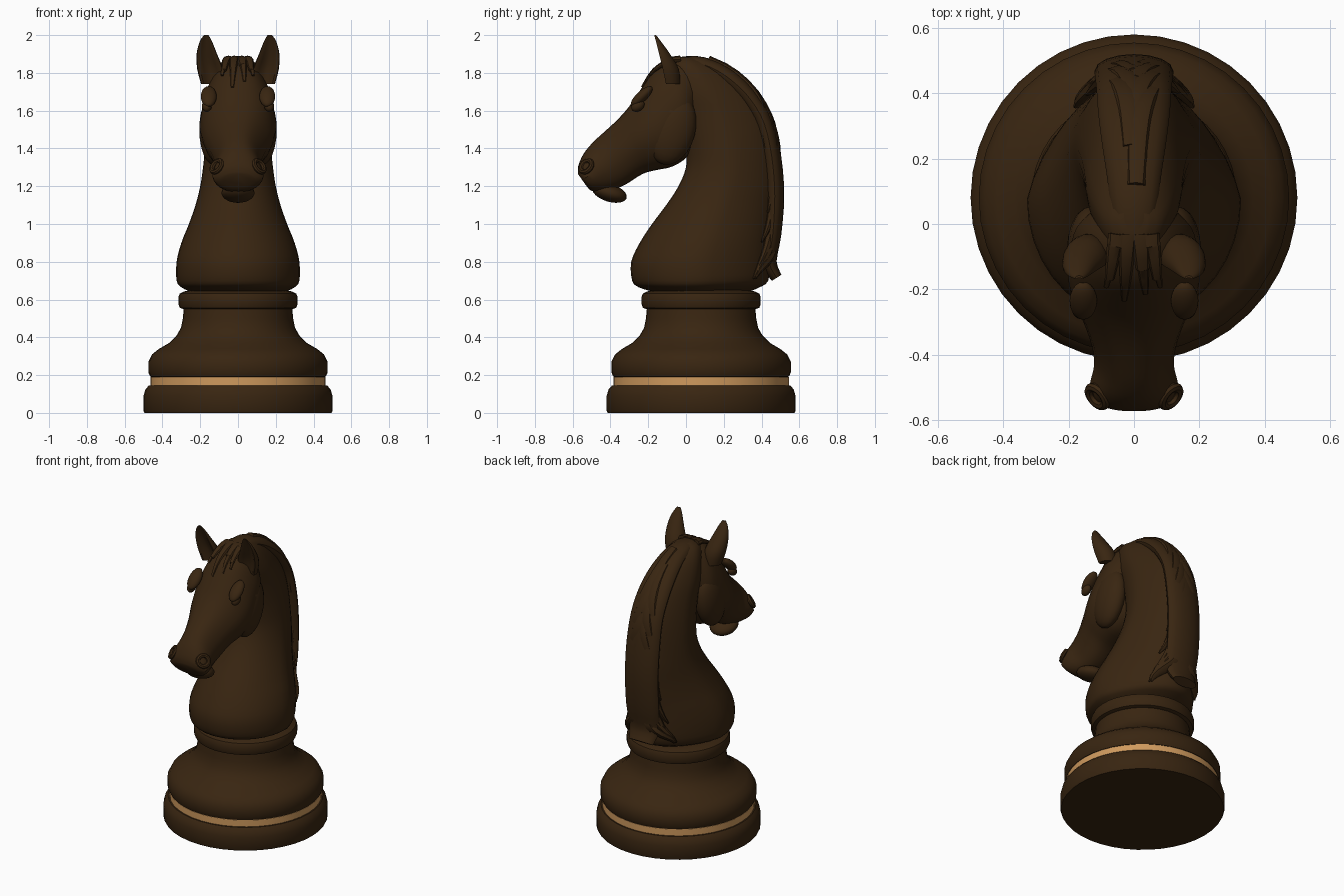
import bpy, bmesh, math
from mathutils import Vector, Matrix

if "Cube" in bpy.data.objects:
    bpy.data.objects.remove(bpy.data.objects["Cube"])

def material(name, col):
    m = bpy.data.materials.new(name)
    m.diffuse_color = (*col, 1)
    m.use_nodes = True
    m.node_tree.nodes["Principled BSDF"].inputs["Base Color"].default_value = m.diffuse_color
    return m

DARK = material("dark walnut", (0.040, 0.0185, 0.0055))
LIGHT = material("light maple", (0.62, 0.32, 0.11))

def finish(name, bm, mat):
    bmesh.ops.recalc_face_normals(bm, faces=bm.faces)
    me = bpy.data.meshes.new(name)
    bm.to_mesh(me)
    bm.free()
    me.materials.append(mat)
    ob = bpy.data.objects.new(name, me)
    bpy.context.collection.objects.link(ob)
    return ob

def loft(name, mat, *ringsets):
    """Skin each list of closed rings, capped at both ends."""
    bm = bmesh.new()
    for rings in ringsets:
        vs = [[bm.verts.new(p) for p in r] for r in rings]
        n = len(vs[0])
        for a, b in zip(vs, vs[1:]):
            for i in range(n):
                j = (i + 1) % n
                bm.faces.new((a[i], a[j], b[j], b[i]))
        bm.faces.new(vs[0])
        bm.faces.new(vs[-1])
    return finish(name, bm, mat)

def smooth(rows, k):
    """Catmull-Rom interpolation between rows of numbers."""
    out = []
    for i in range(len(rows) - 1):
        p = [rows[max(0, min(len(rows) - 1, i + d))] for d in (-1, 0, 1, 2)]
        for s in range(k):
            t = s / k
            out.append([0.5 * (2*b + (c-a)*t + (2*a-5*b+4*c-d)*t*t + (3*b-a-3*c+d)*t**3)
                        for a, b, c, d in zip(*p)])
    return out + [list(rows[-1])]

def angles(n):
    return [2 * math.pi * i / n for i in range(n)]

def lathe(name, mat, profile, n=40):
    return loft(name, mat, [[(r*math.cos(a), 0.08 + r*math.sin(a), z) for a in angles(n)]
                            for r, z in profile])

def tube(pts, radii, n=10):
    """Rings along a path; radii are (sideways, outward)."""
    rings = []
    for i, p in enumerate(pts):
        t = (pts[min(i+1, len(pts)-1)] - pts[max(i-1, 0)]).normalized()
        s = (Vector((1, 0, 0)) - t * t.x).normalized()
        u = t.cross(s)
        rings.append([p + s*radii[i][0]*math.cos(a) + u*radii[i][1]*math.sin(a) for a in angles(n)])
    return rings

def ellipsoid(name, loc, size, tilt=0, turn=0):
    bm = bmesh.new()
    m = (Matrix.Translation(loc) @ Matrix.Rotation(turn, 4, 'Z') @ Matrix.Rotation(tilt, 4, 'X')
         @ Matrix.Diagonal((*size, 1)))
    bmesh.ops.create_uvsphere(bm, u_segments=20, v_segments=12, radius=1, matrix=m)
    return finish(name, bm, DARK)

# Turned base, inlaid ring and collar
lathe("foot", DARK, [(0.495, 0), (0.5, 0.01), (0.5, 0.09), (0.49, 0.125), (0.472, 0.145), (0.44, 0.148)])
lathe("inlay_band", LIGHT, [(0.43, 0.143), (0.464, 0.146), (0.464, 0.19), (0.43, 0.194)])
lathe("pedestal", DARK, [(0.44, 0.188), (0.465, 0.192), (0.475, 0.215), (0.475, 0.27), (0.455, 0.31),
      (0.42, 0.338), (0.365, 0.37), (0.325, 0.41), (0.302, 0.45), (0.292, 0.50), (0.287, 0.555)])
lathe("collar", DARK, [(0.285, 0.548), (0.308, 0.556), (0.315, 0.575), (0.315, 0.615), (0.308, 0.632),
      (0.285, 0.643), (0.25, 0.65)])

# Neck: z, front y, back y, half width
NECK = smooth([(0.64, -.17, .33, .25), (.665, -.25, .39, .30), (.70, -.285, .435, .325), (.80, -.29, .445, .325),
    (.90, -.245, .45, .30), (1.0, -.18, .46, .26), (1.1, -.105, .47, .225), (1.2, -.04, .48, .20),
    (1.3, 0, .475, .185), (1.4, 0, .465, .175), (1.5, -.02, .445, .165), (1.6, -.05, .405, .155),
    (1.7, -.1, .34, .145), (1.8, -.11, .235, .12), (1.86, -.09, .13, .085), (1.885, -.04, .06, .04)], 3)

def neck_point(row, a, grow=0.0):
    z, f, b, w = row
    s, c = math.sin(a), math.cos(a)
    return Vector(((w + grow) * c * (1 - 0.25 * max(0, s)), (f + b)/2 + ((b - f)/2 + grow) * s, z))

def neck_row(z):
    for a, b in zip(NECK, NECK[1:]):
        if z <= b[0]:
            t = (z - a[0]) / (b[0] - a[0])
            return [p + (q - p) * t for p, q in zip(a, b)]
    return NECK[-1]

loft("neck", DARK, [[neck_point(r, a) for a in angles(36)] for r in NECK])

# Mane: crest ridge (y, z, half width, thickness) and overlapping locks
CREST = smooth([(-.06, 1.85, .05, .03), (.05, 1.855, .07, .035), (.16, 1.815, .085, .045), (.26, 1.745, .10, .05),
    (.345, 1.655, .11, .05), (.415, 1.53, .115, .05), (.455, 1.35, .12, .05), (.47, 1.15, .12, .05),
    (.46, .95, .12, .045), (.44, .80, .11, .04), (.48, .715, .09, .03)], 3)
locks = []
for side in (-1, 1):
    for i in range(7):
        z0 = 1.84 - 0.155 * i + 0.03 * side
        z1 = max(0.71, z0 - 0.5)
        pts, rad = [], []
        for k in range(13):
            t = k / 12
            a = math.radians(84 - 30 * t + 5 * math.sin(6 * t + i))
            p = neck_point(neck_row(z0 + (z1 - z0) * t), a, 0.012)
            pts.append(Vector((p.x * side, p.y, p.z)))
            w = 0.006 + 0.036 * math.sin(math.pi * min(1, 0.2 + 0.8 * t)) ** 0.8
            rad.append((w, w * 0.75))
        locks.append(tube(pts, rad, 8))
loft("mane", DARK, tube([Vector((0, r[0], r[1])) for r in CREST], [r[2:] for r in CREST], 16), *locks)

# Head: top y, top z, bottom y, bottom z, half width
HEAD = smooth([(.03, 1.86, .06, 1.56, .12), (-.07, 1.865, .05, 1.45, .175), (-.17, 1.81, .01, 1.36, .195),
    (-.235, 1.72, -.07, 1.305, .203), (-.295, 1.63, -.16, 1.285, .187), (-.36, 1.555, -.23, 1.265, .157),
    (-.43, 1.49, -.31, 1.215, .13), (-.49, 1.435, -.375, 1.185, .122), (-.54, 1.375, -.44, 1.17, .135),
    (-.57, 1.31, -.50, 1.175, .13), (-.572, 1.265, -.53, 1.205, .085)], 3)

def head_ring(ty, tz, by, bz, w):
    ring = []
    for a in angles(28):
        c, s = math.cos(a), math.sin(a)
        c, s = math.copysign(abs(c)**.8, c), math.copysign(abs(s)**.8, s)
        ring.append((w*c*(1 - .22*max(0, s) - .15*max(0, -s)), (ty+by)/2 + (ty-by)/2*s, (tz+bz)/2 + (tz-bz)/2*s))
    return ring

loft("head", DARK, [head_ring(*r) for r in HEAD])
ellipsoid("lower_lip", (0, -.405, 1.165), (.088, .095, .047), tilt=-0.3)

# Paired face details and ears
EAR = smooth([(1.74, .135, -.09, .06, .06), (1.82, .148, -.105, .068, .068), (1.90, .165, -.13, .054, .046),
    (1.965, .17, -.153, .033, .022), (2.0, .168, -.166, .012, .008)], 3)
for side, tag in ((-1, "left"), (1, "right")):
    ellipsoid(tag + "_cheek", (side * .13, -.075, 1.50), (.075, .125, .19), tilt=-0.25)
    ellipsoid(tag + "_brow", (side * .155, -.235, 1.675), (.042, .075, .028), tilt=0.75)
    ellipsoid(tag + "_eye", (side * .165, -.255, 1.625), (.026, .038, .028), tilt=0.6)
    bm = bmesh.new()
    bm.free()
    bpy.ops.mesh.primitive_torus_add(major_segments=20, minor_segments=8, major_radius=.034, minor_radius=.014,
        location=(side * .112, -.528, 1.305), rotation=(math.radians(60), 0, math.radians(50 * side)))
    nostril = bpy.context.object
    nostril.name = tag + "_nostril"
    nostril.data.materials.append(DARK)
    rings = []
    for z, x, y, rx, ry in EAR:
        ring = []
        for a in angles(18):
            s = math.sin(a)
            hollow = 1 if s > 0 else 1 - 1.2 * abs(s) ** 1.5   # scooped front
            ring.append((side * (x + rx * math.cos(a)), y + ry * s * hollow, z))
        rings.append(ring)
    loft(tag + "_ear", DARK, rings)

# Forelock between the ears
strands = []
for x0, x1, end in ((-.05, -.085, 5), (-.02, -.03, 7), (.02, .035, 6), (.05, .08, 5)):
    pts, rad = [], []
    for k in range(8):
        t = k / 7
        r = HEAD[min(len(HEAD) - 1, 2 + round(t * end))]
        pts.append(Vector((x0 + (x1 - x0) * t, r[0] + 0.002, r[1] + 0.004)))
        rad.append((.008 + .022 * (1 - t), .006 + .014 * (1 - t)))
    strands.append(tube(pts, rad, 8))
loft("forelock", DARK, *strands)

# Smooth shading with crisp edges
bpy.ops.object.select_all(action='SELECT')
bpy.context.view_layer.objects.active = bpy.data.objects["neck"]
bpy.ops.object.shade_smooth_by_angle(angle=math.radians(35))
